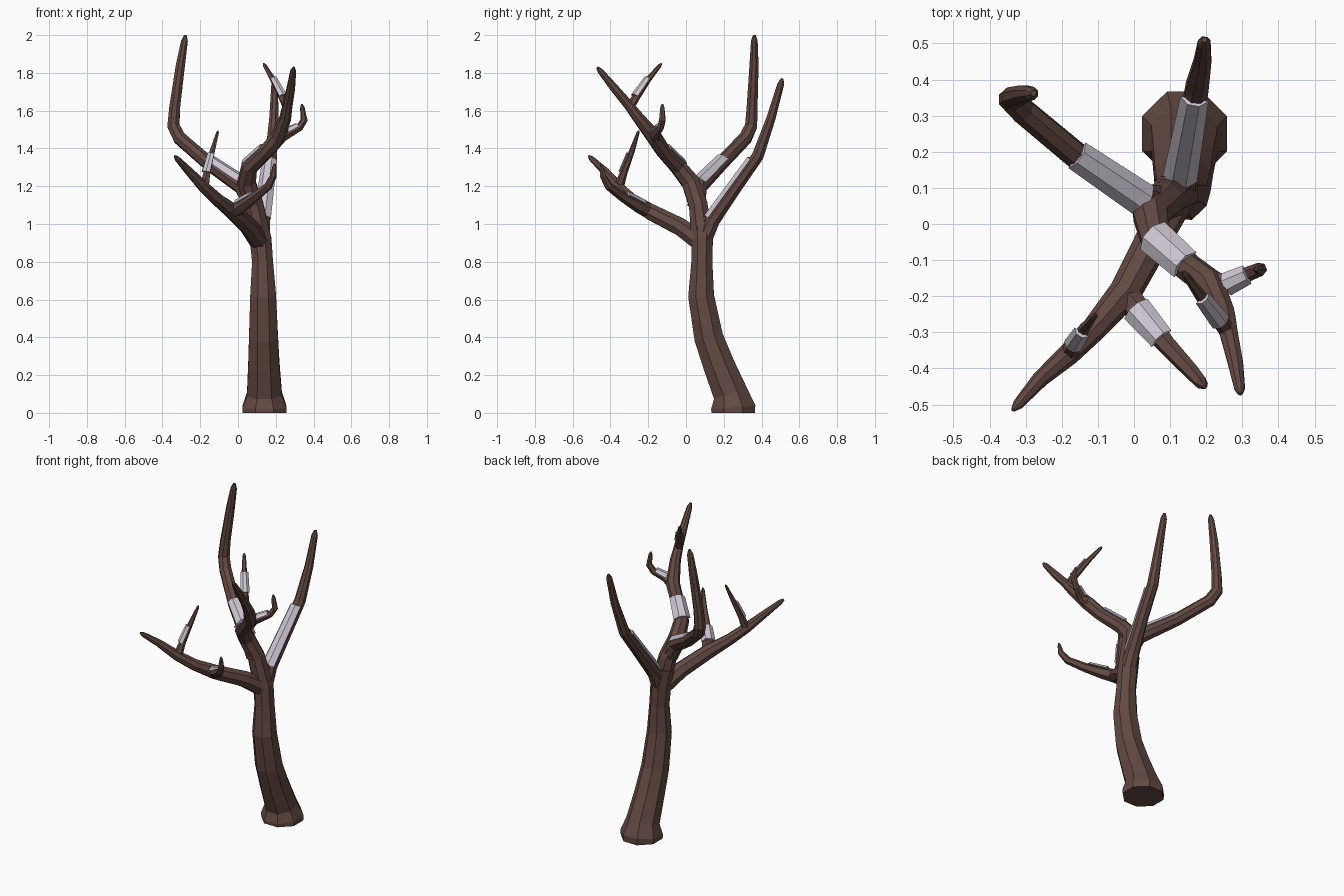
import bpy, bmesh, math
from mathutils import Vector


def material(name, rgb):
    m = bpy.data.materials.new(name)
    m.diffuse_color = (*rgb, 1)
    return m


BARK = material("bark", (0.125, 0.066, 0.055))
SNOW = material("pale_snow", (0.60, 0.56, 0.63))


def loft(name, rings, mat):
    """Skin a list of equal-length point rings into a closed flat-shaded mesh."""
    bm = bmesh.new()
    loops = [[bm.verts.new(p) for p in ring] for ring in rings]
    n = len(loops[0])
    for a, b in zip(loops, loops[1:]):
        for i in range(n):
            j = (i + 1) % n
            bm.faces.new((a[i], a[j], b[j], b[i]))
    bm.faces.new(loops[0][::-1])
    bm.faces.new(loops[-1])
    bmesh.ops.recalc_face_normals(bm, faces=bm.faces)
    me = bpy.data.meshes.new(name)
    bm.to_mesh(me)
    bm.free()
    me.materials.append(mat)
    ob = bpy.data.objects.new(name, me)
    bpy.context.collection.objects.link(ob)
    return ob


def limb(name, path, sides=8, tip=True):
    """Tapered faceted tube along (x, y, z, radius) points, with a blunt tip."""
    pts = [Vector(p[:3]) for p in path]
    rad = [p[3] for p in path]
    if tip:
        d = (pts[-1] - pts[-2]).normalized()
        end = pts[-1].copy()
        pts[-1] = end - d * rad[-1] * 1.6
        pts.append(end)
        rad.append(rad[-1] * 0.4)
    axis = Vector((1, 0, 0))
    rings = []
    for i, p in enumerate(pts):
        before = (p - pts[i - 1]).normalized() if i else Vector()
        after = (pts[i + 1] - p).normalized() if i + 1 < len(pts) else Vector()
        t = (before + after).normalized()
        u = (axis - t * axis.dot(t)).normalized()
        v = t.cross(u)
        axis = u
        ring = []
        for k in range(sides):
            a = 2 * math.pi * (k + 0.5) / sides
            ring.append(p + (u * math.cos(a) + v * math.sin(a)) * rad[i])
        rings.append(ring)
    return loft(name, rings, BARK)


def snow(name, a, b, ra, rb):
    """Thin three-facet cap lying on the upper side of a branch."""
    a, b = Vector(a), Vector(b)
    d = (b - a).normalized()
    side = d.cross(Vector((0, 0, 1))).normalized()
    up = side.cross(d)
    angles = [math.radians(x) for x in (22.5, 67.5, 112.5, 157.5)]
    rings = [[p + (side * math.cos(t) + up * math.sin(t)) * (r + 0.009) for t in angles]
             for p, r in ((a, ra), (b, rb))]
    return loft(name, rings, SNOW)


# Leaning trunk with a flared foot
limb("trunk", [(0.14, 0.25, 0, 0.125), (0.14, 0.25, 0.03, 0.127), (0.14, 0.237, 0.1, 0.1),
               (0.137, 0.175, 0.25, 0.09), (0.135, 0.12, 0.4, 0.083), (0.133, 0.08, 0.62, 0.074),
               (0.13, 0.084, 0.8, 0.06), (0.12, 0.085, 0.92, 0.062), (0.095, 0.08, 1.04, 0.056)],
     tip=False)

# Back branch
limb("back_branch", [(0.125, 0.085, 0.9, 0.05), (0.13, 0.14, 1.02, 0.043), (0.155, 0.26, 1.19, 0.036),
                     (0.175, 0.38, 1.36, 0.034), (0.19, 0.45, 1.56, 0.026), (0.195, 0.51, 1.77, 0.019)])

# Tall left branch
limb("left_tall_branch", [(0.08, 0.055, 1.1, 0.05), (0.02, 0.07, 1.2, 0.045), (-0.16, 0.19, 1.325, 0.038),
                          (-0.31, 0.315, 1.455, 0.037), (-0.342, 0.345, 1.52, 0.035),
                          (-0.335, 0.35, 1.62, 0.031), (-0.305, 0.36, 1.84, 0.026),
                          (-0.278, 0.362, 2.0, 0.019)])

# Main stem that swings to the right front
limb("right_front_branch", [(0.12, 0.085, 0.92, 0.06), (0.085, 0.065, 1.1, 0.054), (0.045, 0.025, 1.22, 0.052),
                            (0.06, -0.04, 1.3, 0.045), (0.15, -0.12, 1.385, 0.04), (0.21, -0.165, 1.455, 0.042),
                            (0.25, -0.25, 1.56, 0.032), (0.262, -0.3, 1.625, 0.027),
                            (0.28, -0.38, 1.72, 0.023), (0.295, -0.47, 1.83, 0.016)])
limb("right_hook_twig", [(0.2, -0.16, 1.445, 0.036), (0.26, -0.165, 1.475, 0.026), (0.325, -0.135, 1.51, 0.02),
                         (0.35, -0.125, 1.55, 0.019), (0.338, -0.125, 1.635, 0.012)], 6)
limb("right_upper_twig", [(0.262, -0.3, 1.615, 0.024), (0.235, -0.265, 1.67, 0.021),
                          (0.185, -0.2, 1.765, 0.016), (0.135, -0.13, 1.85, 0.01)], 6)

# Low branch to the left front
limb("left_front_branch", [(0.12, 0.085, 0.9, 0.055), (0.06, -0.03, 0.985, 0.05), (-0.025, -0.19, 1.065, 0.045),
                           (-0.11, -0.29, 1.13, 0.035), (-0.18, -0.36, 1.195, 0.031),
                           (-0.26, -0.43, 1.28, 0.023), (-0.335, -0.515, 1.36, 0.015)])
limb("left_upright_twig", [(-0.18, -0.36, 1.185, 0.028), (-0.165, -0.33, 1.27, 0.02),
                           (-0.135, -0.285, 1.39, 0.015), (-0.105, -0.25, 1.495, 0.008)], 6)
limb("middle_front_twig", [(-0.03, -0.19, 1.065, 0.04), (0.02, -0.25, 1.095, 0.036), (0.09, -0.335, 1.145, 0.027),
                           (0.16, -0.41, 1.2, 0.022), (0.187, -0.44, 1.255, 0.018), (0.195, -0.45, 1.32, 0.011)], 6)

# Pale caps on the branches
snow("snow_back", (0.13, 0.14, 1.02), (0.17, 0.36, 1.332), 0.043, 0.034)
snow("snow_left_tall", (0.02, 0.07, 1.205), (-0.165, 0.195, 1.33), 0.043, 0.037)
snow("snow_right_front", (0.06, -0.04, 1.3), (0.15, -0.12, 1.385), 0.046, 0.041)
snow("snow_right_hook", (0.26, -0.165, 1.475), (0.318, -0.138, 1.507), 0.027, 0.021)
snow("snow_right_upper", (0.235, -0.265, 1.67), (0.185, -0.2, 1.765), 0.021, 0.016)
snow("snow_left_upright", (-0.165, -0.33, 1.27), (-0.14, -0.292, 1.37), 0.02, 0.016)
snow("snow_middle_front", (0.01, -0.24, 1.09), (0.08, -0.322, 1.138), 0.037, 0.029)
